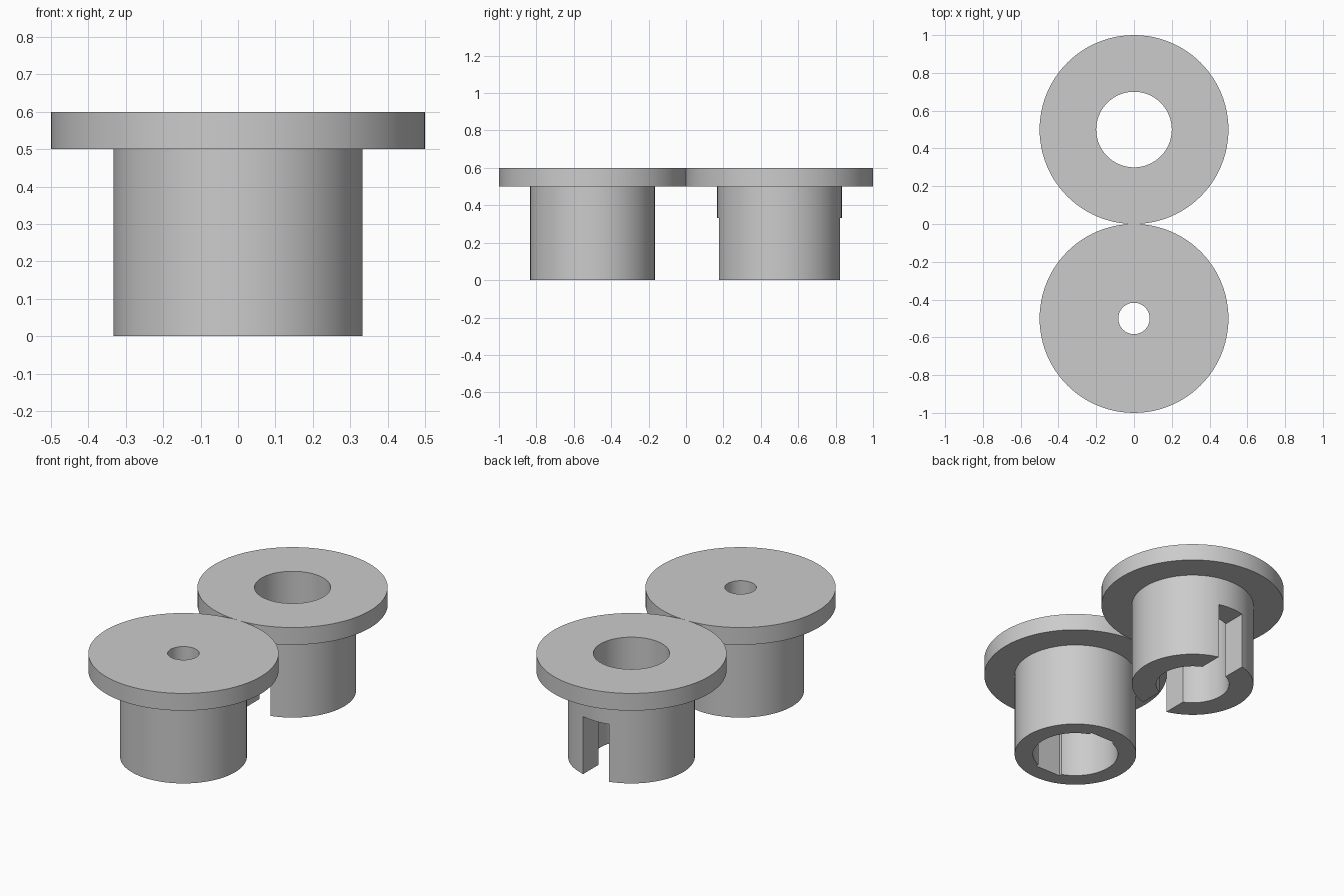
import bpy, bmesh, math
from mathutils import Matrix

cube = bpy.data.objects.get("Cube")
if cube:
    bpy.data.objects.remove(cube, do_unlink=True)

SEGMENTS = 96
BODY_R, FLANGE_R = 1 / 3, 0.5
SHOULDER, TOP = 0.5, 0.6
SLOT_W = 1 / 6

grey = bpy.data.materials.new("plain_grey")
grey.use_nodes = True
grey.diffuse_color = (0.6, 0.6, 0.6, 1)
grey.node_tree.nodes["Principled BSDF"].inputs["Base Color"].default_value = (0.6, 0.6, 0.6, 1)


def make_object(name, bm, y):
    bmesh.ops.recalc_face_normals(bm, faces=bm.faces)
    mesh = bpy.data.meshes.new(name)
    bm.to_mesh(mesh)
    bm.free()
    mesh.materials.append(grey)
    obj = bpy.data.objects.new(name, mesh)
    obj.location.y = y
    bpy.context.collection.objects.link(obj)
    return obj


def lathe(name, profile, y):
    """Turn a closed (radius, height) outline into a solid ring."""
    bm = bmesh.new()
    rings = []
    for i in range(SEGMENTS):
        a = math.tau * i / SEGMENTS
        rings.append([bm.verts.new((r * math.cos(a), r * math.sin(a), z)) for r, z in profile])
    n = len(profile)
    for i, ring in enumerate(rings):
        nxt = rings[(i + 1) % SEGMENTS]
        for j in range(n):
            k = (j + 1) % n
            bm.faces.new((ring[j], nxt[j], nxt[k], ring[k]))
    return make_object(name, bm, y)


def cut_slot(target, length, top):
    """Cut a straight slot along y, upwards from the base."""
    bm = bmesh.new()
    height = top + 0.1
    bmesh.ops.create_cube(bm, size=1, matrix=Matrix.Translation((0, 0, top - height / 2))
                          @ Matrix.Diagonal((SLOT_W, length, height, 1)))
    cutter = make_object("slot_cutter", bm, target.location.y)
    cutter.hide_render = True
    mod = target.modifiers.new("slot", 'BOOLEAN')
    mod.operation, mod.solver, mod.object = 'DIFFERENCE', 'EXACT', cutter
    bpy.context.view_layer.objects.active = target
    bpy.ops.object.modifier_apply(modifier=mod.name)
    bpy.data.objects.remove(cutter, do_unlink=True)


outer = [(BODY_R, 0), (BODY_R, SHOULDER), (FLANGE_R, SHOULDER), (FLANGE_R, TOP)]

# Front bushing: wide keyed socket below, small hole through the flange
SOCKET_R, PIN_R = 0.233, 0.083
front = lathe("front_socket_bushing",
              [(SOCKET_R, 0)] + outer + [(PIN_R, TOP), (PIN_R, SHOULDER), (SOCKET_R, SHOULDER)], -0.5)
cut_slot(front, 0.472, SHOULDER - 0.001)

# Back bushing: straight bore with a slot across the lower body
BORE_R = 0.2
back = lathe("back_slotted_bushing", [(BORE_R, 0)] + outer + [(BORE_R, TOP)], 0.5)
cut_slot(back, 0.8, 1 / 3)

# Smooth round walls, crisp rims
bpy.ops.object.select_all(action='DESELECT')
for obj in (front, back):
    obj.select_set(True)
bpy.context.view_layer.objects.active = front
bpy.ops.object.shade_smooth_by_angle(angle=math.radians(30))
